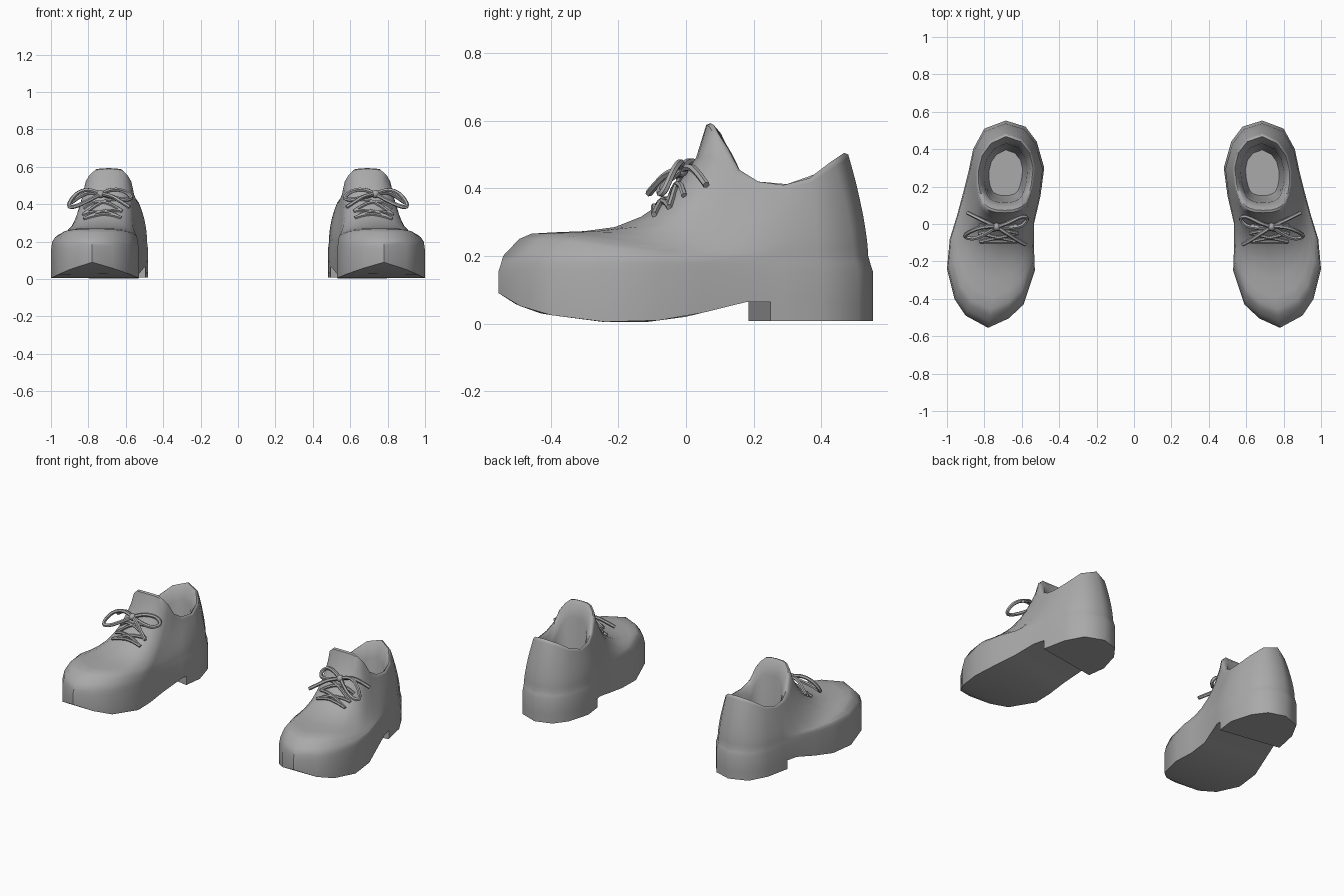
import bpy, bmesh, math
from mathutils import Vector
from mathutils.bvhtree import BVHTree

if "Cube" in bpy.data.objects:
    bpy.data.objects.remove(bpy.data.objects["Cube"])

grey = bpy.data.materials.new("grey_leather")
grey.diffuse_color = (0.4, 0.4, 0.4, 1)
grey.use_nodes = True
grey.node_tree.nodes["Principled BSDF"].inputs["Base Color"].default_value = grey.diffuse_color

# plan outline of the sole, from the toe round the outer side to the heel and back
SOLE = [(.78, -.555), (.90, -.49), (.96, -.40), (1.0, -.24), (.985, -.08),
        (.945, .05), (.91, .18), (.885, .28), (.86, .40), (.80, .51),
        (.685, .553), (.58, .52), (.52, .44), (.48, .30), (.50, .15),
        (.535, .0), (.535, -.12), (.53, -.25), (.59, -.43), (.67, -.505)]
# matching outline of the collar, tongue first
COLLAR = [(.69, .06), (.735, .062), (.765, .07), (.795, .085), (.815, .11),
          (.83, .15), (.84, .21), (.84, .29), (.82, .37), (.77, .44),
          (.685, .48), (.60, .45), (.55, .385), (.53, .30), (.54, .21),
          (.555, .15), (.57, .11), (.59, .085), (.62, .07), (.65, .062)]
# how strongly each column follows the toe-cap curve, and its rise exponent
TOE = [1, 1, .85, .5, .2] + [0] * 11 + [.2, .5, .85, 1]
RISE = [2.2, 2.2, 2.2, 2.2, 2.2, 1.8, 1.0, .67, .67, .67,
        .67, .67, .67, .5, .7, 1.2, 1.7, 2.0, 2.2, 2.2]
COLLAR_Z = [(.06, .588), (.07, .582), (.085, .555), (.11, .52), (.15, .45), (.21, .415),
            (.29, .405), (.37, .425), (.44, .475), (.48, .5)]
BOTTOM_Z = [(-.555, .09), (-.5, .055), (-.43, .03), (-.3, .008), (-.15, 0),
            (0, .02), (.05, .032), (.14, .064), (.6, .064)]
VAMP = [(0, 0), (.03, .05), (.08, .13), (.14, .17), (.25, .18), (.5, .195),
        (.65, .27), (.77, .39), (.85, .52), (.95, .75), (1, 1)]
N = len(SOLE)


def lookup(table, v):
    if v <= table[0][0]:
        return table[0][1]
    for (a, p), (b, q) in zip(table, table[1:]):
        if v <= b:
            return p + (q - p) * (v - a) / (b - a)
    return table[-1][1]


def scaled(p, k, c=(.74, 0)):
    return (c[0] + (p[0] - c[0]) * k, c[1] + (p[1] - c[1]) * k)


def finish(bm, name, side):
    """Place the part on one side (+1 or -1) with smooth shading."""
    for v in bm.verts:
        v.co.x *= side
    bmesh.ops.recalc_face_normals(bm, faces=bm.faces[:])
    me = bpy.data.meshes.new(name)
    bm.to_mesh(me)
    bm.free()
    ob = bpy.data.objects.new(name, me)
    bpy.context.collection.objects.link(ob)
    me.materials.append(grey)
    bpy.ops.object.select_all(action='DESELECT')
    ob.select_set(True)
    bpy.context.view_layer.objects.active = ob
    bpy.ops.object.shade_smooth_by_angle(angle=math.radians(50))


def shoe_body():
    bm = bmesh.new()
    rings = []
    # sole wall
    rings.append([(*p, lookup(BOTTOM_Z, p[1])) for p in SOLE])
    rings.append([(*p, .155) for p in SOLE])
    rings.append([(*scaled(p, .985), .18) for p in SOLE])
    # upper, from the welt to the collar
    for s in (0, .03, .08, .14, .25, .4, .55, .68, .78, .87, .95, 1):
        ring = []
        for i in range(N):
            a, b = scaled(SOLE[i], .975), COLLAR[i]
            f = TOE[i] * lookup(VAMP, s) + (1 - TOE[i]) * s ** RISE[i]
            top = lookup(COLLAR_Z, b[1])
            ring.append((a[0] + (b[0] - a[0]) * s, a[1] + (b[1] - a[1]) * s,
                         .2 + (top - .2) * f))
        rings.append(ring)
    # rolled rim and lining
    mid = (.685, .28)
    for k, dz in ((.94, .005), (.84, -.02), (.75, -.09)):
        rings.append([(*scaled(c, k, mid), lookup(COLLAR_Z, c[1]) + dz) for c in COLLAR])
    for k, z in ((.68, .22), (.58, .12)):
        rings.append([(*scaled(c, k, mid), z) for c in COLLAR])
    vs = [[bm.verts.new(p) for p in r] for r in rings]
    for lo, hi in zip(vs, vs[1:]):
        for i in range(N):
            j = (i + 1) % N
            bm.faces.new((lo[i], lo[j], hi[j], hi[i]))
    # insole and outsole closed by strips across the shoe
    for ring in (vs[0], vs[-1]):
        for i in range(N // 2):
            quad = [ring[i], ring[i + 1], ring[N - i - 1], ring[(N - i) % N]]
            bm.faces.new(list(dict.fromkeys(quad)))
    return bm


def heel_block():
    bm = bmesh.new()
    outline = [(.892, .25)] + SOLE[7:14] + [(.495, .185)]
    low = [bm.verts.new((*p, .008)) for p in outline]
    high = [bm.verts.new((*p, .066)) for p in outline]
    bm.faces.new(low)
    bm.faces.new(high)
    for i in range(len(low)):
        j = (i + 1) % len(low)
        bm.faces.new((low[i], low[j], high[j], high[i]))
    return bm


def cord(name, points, side, radius=.011, cyclic=False):
    """Round lace swept along a smooth path."""
    cu = bpy.data.curves.new(name + "_path", 'CURVE')
    cu.dimensions = '3D'
    cu.bevel_depth, cu.bevel_resolution, cu.resolution_u = radius, 1, 4
    cu.use_fill_caps = True
    sp = cu.splines.new('NURBS')
    sp.points.add(len(points) - 1)
    for q, p in zip(sp.points, points):
        q.co = (*p, 1)
    sp.order_u = min(3, len(points))
    sp.use_endpoint_u, sp.use_cyclic_u = not cyclic, cyclic
    tmp = bpy.data.objects.new(name + "_path", cu)
    bpy.context.collection.objects.link(tmp)
    dg = bpy.context.evaluated_depsgraph_get()
    me = bpy.data.meshes.new_from_object(tmp.evaluated_get(dg))
    bm = bmesh.new()
    bm.from_mesh(me)
    bpy.data.objects.remove(tmp)
    bpy.data.meshes.remove(me)
    finish(bm, name, side)


for side, tag in ((1, "left"), (-1, "right")):
    body = shoe_body()
    tree = BVHTree.FromBMesh(body)

    def on_top(x, y):
        hit = tree.ray_cast(Vector((x, y, 2)), Vector((0, 0, -1)))[0]
        return (x, y, (hit.z if hit else .4) + .008)

    # crossed lacing resting on the upper
    rows = [(-.095, .10), (-.05, .105), (-.005, .10)]
    for n, ((ya, wa), (yb, wb)) in enumerate(zip(rows, rows[1:])):
        for d in (1, -1):
            pts = [on_top(.725 + d * (-wa + (wa + wb) * t / 6), ya + (yb - ya) * t / 6)
                   for t in range(7)]
            cord(f"{tag}_lacing_{n}_{'a' if d > 0 else 'b'}", pts, side, .009)
    cord(f"{tag}_lacing_bar", [on_top(.625 + .033 * t, -.095) for t in range(7)], side, .009)

    # bow: two loops, two loose ends and a knot
    knot = (.735, -.015, .455)
    cord(f"{tag}_bow_loop_inner", [knot, (.68, .0, .485), (.60, .045, .47), (.56, .03, .43),
                                   (.62, -.03, .42), knot], side)
    cord(f"{tag}_bow_loop_outer", [knot, (.79, -.01, .485), (.87, -.035, .46), (.92, -.07, .375),
                                   (.83, -.085, .40), knot], side)
    cord(f"{tag}_lace_end_inner", [knot, (.68, -.05, .45), (.62, -.09, .41), (.58, -.11, .385)], side)
    cord(f"{tag}_lace_end_outer", [knot, (.79, .01, .47), (.85, .04, .44), (.89, .06, .41)], side)
    bm = bmesh.new()
    bmesh.ops.create_icosphere(bm, subdivisions=2, radius=.022)
    bmesh.ops.translate(bm, verts=bm.verts, vec=knot)
    finish(bm, f"{tag}_knot", side)

    finish(body, f"{tag}_shoe_body", side)
    finish(heel_block(), f"{tag}_heel_block", side)
